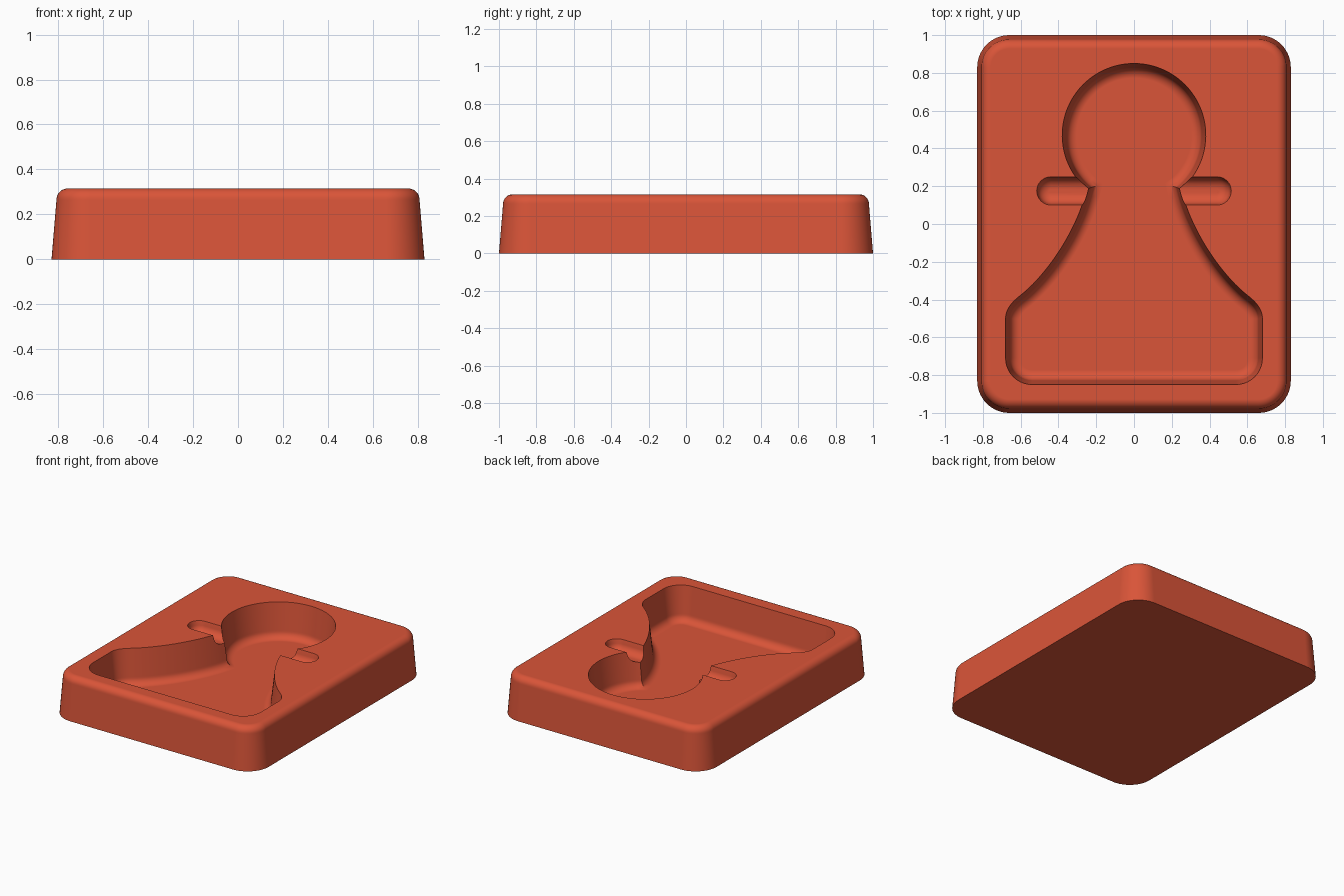
import bpy, bmesh, math
from mathutils import Vector
from mathutils.geometry import interpolate_bezier

HEIGHT = 0.315
FLOOR = 0.06

if "Cube" in bpy.data.objects:
    bpy.data.objects.remove(bpy.data.objects["Cube"], do_unlink=True)

red = bpy.data.materials.new("brick red")
red.use_nodes = True
colour = (0.70, 0.09, 0.04, 1)
red.diffuse_color = colour
red.node_tree.nodes["Principled BSDF"].inputs["Base Color"].default_value = colour


def arc(cx, cy, r, a0, a1, n):
    return [Vector((cx + r * math.cos(a), cy + r * math.sin(a)))
            for a in (math.radians(a0 + (a1 - a0) * i / n) for i in range(n + 1))]


def bezier(a, b, c, d, n):
    return [Vector(p) for p in interpolate_bezier(a, b, c, d, n)]


def inset(loop, d):
    """Move a counter-clockwise outline inward by d."""
    out = []
    for i, p in enumerate(loop):
        e1 = (p - loop[i - 1]).normalized()
        e2 = (loop[(i + 1) % len(loop)] - p).normalized()
        n1, n2 = Vector((-e1.y, e1.x)), Vector((-e2.y, e2.x))
        out.append(p + (n1 + n2) * d / (1 + n1.dot(n2)))
    return out


def stack(name, loop, layers):
    """Solid made from one outline, inset by d at each height z."""
    bm = bmesh.new()
    rings = [[bm.verts.new((p.x, p.y, z)) for p in inset(loop, d)] for d, z in layers]
    n = len(loop)
    for low, high in zip(rings, rings[1:]):
        for i in range(n):
            j = (i + 1) % n
            bm.faces.new((low[i], low[j], high[j], high[i]))
    bm.faces.new(rings[0][::-1])
    bm.faces.new(rings[-1])
    bmesh.ops.recalc_face_normals(bm, faces=bm.faces)
    mesh = bpy.data.meshes.new(name)
    bm.to_mesh(mesh)
    bm.free()
    mesh.materials.append(red)
    obj = bpy.data.objects.new(name, mesh)
    bpy.context.collection.objects.link(obj)
    return obj


def pocket_layers(floor, draft, r, n=8):
    """Drafted wall with a rounded edge around the floor."""
    layers = []
    for i in range(n + 1):
        a = math.radians(90 * i / n)
        layers.append((draft + r * (1 - math.sin(a)), floor + r * (1 - math.cos(a))))
    return layers + [(0, HEIGHT), (0, HEIGHT + 0.1)]


# Block outline with round corners
hx, hy, cr = 0.83, 1.0, 0.17
outline = []
for k, (sx, sy) in enumerate([(1, 1), (-1, 1), (-1, -1), (1, -1)]):
    outline += arc(sx * (hx - cr), sy * (hy - cr), cr, 90 * k, 90 * k + 90, 14)
r = 0.05
layers = [(0, 0)]
for i in range(9):
    a = math.radians(90 * i / 8)
    layers.append((0.022 + r * (1 - math.cos(a)), HEIGHT - r + r * math.sin(a)))
block = stack("mould_block", outline, layers)

# Pawn-shaped pocket: right half from base to neck, then head, then mirrored half
half = arc(0.54, -0.71, 0.14, -90, 0, 10)
half += bezier((0.68, -0.50), (0.68, -0.46), (0.655, -0.42), (0.61, -0.385), 9)
half += bezier((0.61, -0.385), (0.46, -0.27), (0.30, -0.03), (0.25, 0.185), 24)[1:]
head = arc(0, 0.47, 0.38, -47, 227, 72)
pawn = half + head + [Vector((-p.x, p.y)) for p in reversed(half)]
cutters = [stack("pawn_pocket_cutter", pawn, pocket_layers(FLOOR, 0.022, 0.055))]

# Finger slot across the neck
slot = arc(0.44, 0.175, 0.075, -90, 90, 16) + arc(-0.44, 0.175, 0.075, 90, 270, 16)
cutters.append(stack("finger_slot_cutter", slot, pocket_layers(HEIGHT - 0.08, 0.005, 0.06)))

# Cut the pockets out of the block
bpy.context.view_layer.objects.active = block
for cutter in cutters:
    cutter.hide_render = True
    mod = block.modifiers.new("cut", "BOOLEAN")
    mod.operation = "DIFFERENCE"
    mod.solver = "EXACT"
    mod.object = cutter
    bpy.ops.object.modifier_apply(modifier=mod.name)
    bpy.data.objects.remove(cutter, do_unlink=True)

# Smooth shading with crisp rims
bpy.ops.object.select_all(action="DESELECT")
block.select_set(True)
bpy.ops.object.shade_smooth_by_angle(angle=math.radians(30))
weighted = block.modifiers.new("even_shading", "WEIGHTED_NORMAL")
weighted.keep_sharp = True
